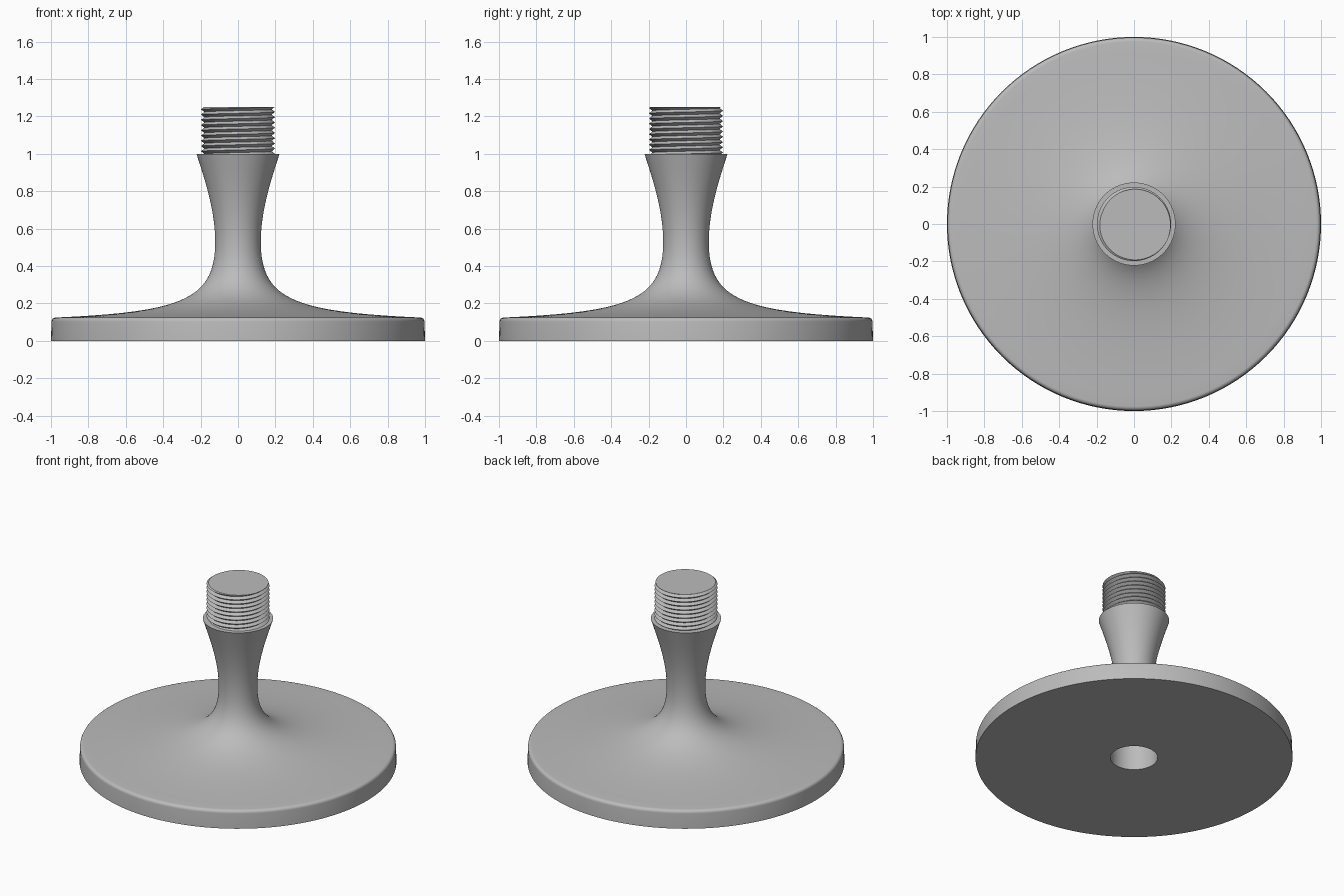
import bpy, bmesh, math
from mathutils import Vector
from mathutils.geometry import interpolate_bezier

cube = bpy.data.objects.get("Cube")
if cube:
    bpy.data.objects.remove(cube, do_unlink=True)

# Single plain grey
grey = bpy.data.materials.new("plain_grey")
grey.use_nodes = True
colour = (0.5, 0.5, 0.5, 1)
grey.diffuse_color = colour
grey.node_tree.nodes["Principled BSDF"].inputs["Base Color"].default_value = colour


def finish(name, bm, angle):
    bmesh.ops.recalc_face_normals(bm, faces=bm.faces[:])
    mesh = bpy.data.meshes.new(name)
    bm.to_mesh(mesh)
    bm.free()
    mesh.materials.append(grey)
    obj = bpy.data.objects.new(name, mesh)
    bpy.context.collection.objects.link(obj)
    bpy.ops.object.select_all(action='DESELECT')
    obj.select_set(True)
    bpy.context.view_layer.objects.active = obj
    bpy.ops.object.shade_smooth_by_angle(angle=math.radians(angle))
    return obj


def curve(points, count):
    # Bezier in the (radius, height) plane
    pts = [Vector((r, 0, z)) for r, z in points]
    return [(p.x, p.z) for p in interpolate_bezier(*pts, count)]


def lathe(name, profile, steps, angle):
    bm = bmesh.new()
    verts = [bm.verts.new((r, 0, z)) for r, z in profile]
    edges = [bm.edges.new(pair) for pair in zip(verts, verts[1:])]
    bmesh.ops.spin(bm, geom=verts + edges, cent=(0, 0, 0), axis=(0, 0, 1),
                   angle=2 * math.tau / 2, steps=steps, use_merge=True)
    bmesh.ops.remove_doubles(bm, verts=bm.verts[:], dist=1e-5)
    return finish(name, bm, angle)


# Round base flowing into a flared stem, with a blind hole underneath
BASE_TOP, STEM_TOP, PEG_TOP = 0.125, 1.0, 1.25
HOLE_R, HOLE_DEPTH = 0.149, 0.25
FILLET = 0.022
rim = [(0.997 - FILLET + FILLET * math.cos(a), BASE_TOP - FILLET + FILLET * math.sin(a))
       for a in (math.radians(15 * i) for i in range(7))]
skirt = curve([(rim[-1][0], BASE_TOP), (0.30, 0.155), (0.122, 0.22), (0.122, 0.53)], 32)
flare = curve([(0.122, 0.53), (0.122, 0.70), (0.18, 0.87), (0.222, STEM_TOP)], 20)
profile = [(0, HOLE_DEPTH), (HOLE_R, HOLE_DEPTH), (HOLE_R, 0), (1, 0)]
profile += rim + skirt[1:] + flare[1:] + [(0, STEM_TOP)]
lathe("base_and_stem", profile, 128, 35)

# Threaded peg: helical V ridges trimmed flat at both ends
SEGS, PITCH = 96, 0.028
CREST, ROOT = 0.198, 0.18
turns = math.ceil((PEG_TOP - STEM_TOP) / PITCH) + 4
rows = 2 * turns
bm = bmesh.new()
grid = []
for k in range(rows):
    radius = ROOT if k % 2 else CREST
    ring = []
    for i in range(SEGS):
        a = math.tau * i / SEGS
        z = STEM_TOP + PITCH * (i / SEGS + k / 2 - 2)
        ring.append(bm.verts.new((radius * math.cos(a), radius * math.sin(a), z)))
    grid.append(ring)
for k in range(rows - 3):
    for i in range(SEGS):
        j, up = (i + 1, k) if i + 1 < SEGS else (0, k + 2)
        bm.faces.new((grid[k][i], grid[up][j], grid[up + 1][j], grid[k + 1][i]))
for height, side in ((STEM_TOP, -1), (PEG_TOP, 1)):
    cut = bmesh.ops.bisect_plane(bm, geom=bm.verts[:] + bm.edges[:] + bm.faces[:],
                                 plane_co=(0, 0, height), plane_no=(0, 0, side),
                                 clear_outer=True)
    rim_edges = [e for e in cut["geom_cut"] if isinstance(e, bmesh.types.BMEdge)]
    bmesh.ops.contextual_create(bm, geom=rim_edges)
finish("threaded_peg", bm, 30)
